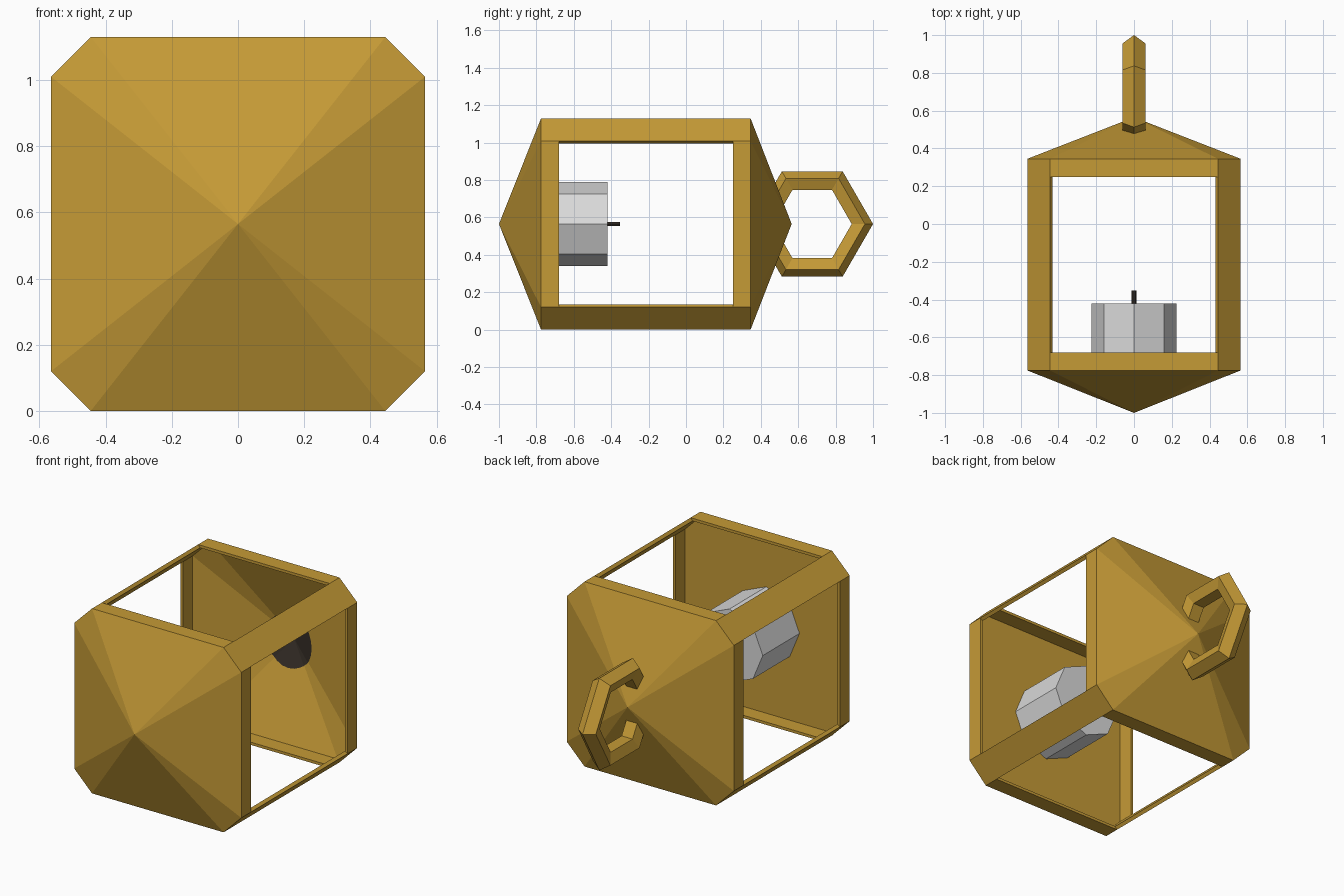
import bpy, bmesh, math
from mathutils import Vector

if "Cube" in bpy.data.objects:
    bpy.data.objects.remove(bpy.data.objects["Cube"])

CZ = 0.565            # height of the lantern's long axis (runs along y)
H, C = 0.565, 0.445   # half width and chamfer corner of the body
INNER = 0.97          # scale of the inside wall
OCT = [(H, -C), (H, C), (C, H), (-C, H), (-H, C), (-H, -C), (-C, -H), (C, -H)]


def material(name, r, g, b):
    m = bpy.data.materials.new(name)
    m.diffuse_color = (r, g, b, 1)
    m.use_nodes = True
    m.node_tree.nodes["Principled BSDF"].inputs["Base Color"].default_value = m.diffuse_color
    return m


BRASS = material("brass", 0.56, 0.325, 0.037)
WAX = material("wax", 0.70, 0.70, 0.70)
BLACK = material("soot_black", 0.036, 0.027, 0.02)


def finish(name, bm, mat, fix=True):
    if fix:
        bmesh.ops.recalc_face_normals(bm, faces=bm.faces[:])
    me = bpy.data.meshes.new(name)
    bm.to_mesh(me)
    bm.free()
    ob = bpy.data.objects.new(name, me)
    me.materials.append(mat)
    bpy.context.collection.objects.link(ob)
    return ob


def loop(bm, pts, y, s=1.0):
    return [bm.verts.new((x * s, y, CZ + z * s)) for x, z in pts]


def bridge(bm, a, b):
    n = len(a)
    for i in range(n):
        j = (i + 1) % n
        bm.faces.new((a[i], a[j], b[j], b[i]))


def fan(bm, ring, y):
    tip = bm.verts.new((0, y, CZ))
    for i in range(len(ring)):
        bm.faces.new((ring[i], ring[(i + 1) % len(ring)], tip))


def prism(name, pts, y0, y1, mat):
    bm = bmesh.new()
    a, b = loop(bm, pts, y0), loop(bm, pts, y1)
    bridge(bm, a, b)
    bm.faces.new(a)
    bm.faces.new(b)
    return finish(name, bm, mat)


def polygon(n, r):
    return [(r * math.cos(2 * math.pi * i / n), r * math.sin(2 * math.pi * i / n)) for i in range(n)]


def rim(name, y0, y1):
    bm = bmesh.new()
    rings = [loop(bm, OCT, y, s) for y, s in ((y0, 1), (y1, 1), (y1, INNER), (y0, INNER))]
    for i in range(4):
        bridge(bm, rings[i], rings[(i + 1) % 4])
    finish(name, bm, BRASS)


# base: solid pyramid with a flat floor
bm = bmesh.new()
ring = loop(bm, OCT, -0.775)
bm.faces.new(ring)
fan(bm, ring, -1.0)
finish("base_pyramid", bm, BRASS)

# rims at both ends of the open cage
rim("base_rim", -0.775, -0.68)
rim("roof_rim", 0.25, 0.345)

# four chamfer posts
for k, i in enumerate((1, 3, 5, 7)):
    p, q = OCT[i], OCT[(i + 1) % 8]
    section = [p, q, (q[0] * INNER, q[1] * INNER), (p[0] * INNER, p[1] * INNER)]
    prism(f"post_{k + 1}", section, -0.68, 0.25, BRASS)

# hollow roof
bm = bmesh.new()
outer, inner = loop(bm, OCT, 0.345), loop(bm, OCT, 0.345, INNER)
bridge(bm, outer, inner)
fan(bm, outer, 0.565)
fan(bm, inner, 0.545)
finish("roof", bm, BRASS)

# soot patch following the inside of the roof around its peak
angles = sorted([2 * math.pi * i / 24 for i in range(24)] + [math.atan2(z, x) % (2 * math.pi) for x, z in OCT])
bm = bmesh.new()
R = 0.16
patch = []
for a in angles:
    x, z = R * math.cos(a), R * math.sin(a)
    d = max(abs(x) / H, abs(z) / H, (abs(x) + abs(z)) / (H + C)) / INNER
    patch.append(bm.verts.new((x, 0.541 - 0.2 * d, CZ + z)))
fan(bm, patch, 0.541)
bm.normal_update()
if sum(f.normal.y for f in bm.faces) > 0:
    bmesh.ops.reverse_faces(bm, faces=bm.faces[:])
finish("soot_patch", bm, BLACK, fix=False)

# candle and wick
prism("candle", polygon(8, 0.225), -0.775, -0.42, WAX)
prism("wick", polygon(6, 0.013), -0.42, -0.352, BLACK)

# hanging ring: six-sided ring with five-sided section, trimmed inside the roof
bm = bmesh.new()
RY, RR, rr = 0.675, 0.262, 0.063
rings = []
for i in range(6):
    a = math.pi * i / 3
    sec = []
    for x, z in polygon(5, rr):
        d = RR + x
        sec.append(bm.verts.new((z, RY + d * math.cos(a), CZ + d * math.sin(a))))
    rings.append(sec)
for i in range(6):
    bridge(bm, rings[i], rings[(i + 1) % 6])
bmesh.ops.recalc_face_normals(bm, faces=bm.faces[:])
SLOPE = 0.22 / H
for n in ((0, 0, 1), (0, 1, SLOPE), (0, 1, -SLOPE)):
    co = (0, RY if n[1] == 0 else 0.555, CZ)
    bmesh.ops.bisect_plane(bm, geom=bm.verts[:] + bm.edges[:] + bm.faces[:], plane_co=co,
                           plane_no=Vector(n).normalized(), dist=1e-5)
bmesh.ops.delete(bm, geom=[v for v in bm.verts if v.co.y + SLOPE * abs(v.co.z - CZ) < 0.5545], context='VERTS')
finish("hanging_ring", bm, BRASS)
